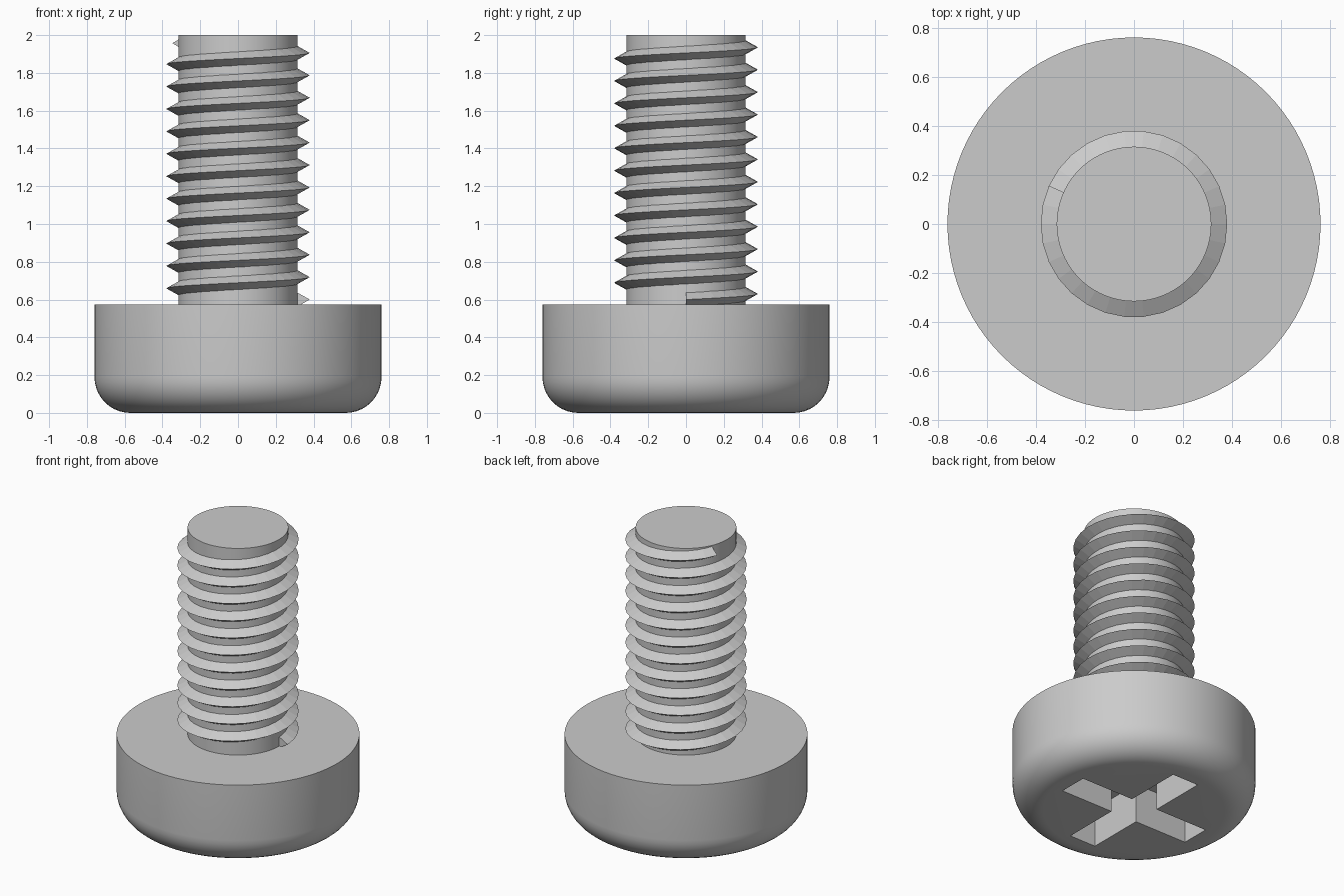
import bpy
import bmesh
from math import cos, sin, tau, radians

cube = bpy.data.objects.get("Cube")
if cube:
    bpy.data.objects.remove(cube, do_unlink=True)

HEAD_R, HEAD_H, FILLET = 0.76, 0.573, 0.19
SHAFT_R, TOP = 0.315, 2.0
TIP_R, PITCH, HALF = 0.38, 0.1187, 0.038
START_Z, STEPS_PER_TURN, STEPS = 0.6, 30, 343

steel = bpy.data.materials.new("grey_steel")
steel.use_nodes = True
colour = (0.6, 0.6, 0.6, 1)
steel.diffuse_color = colour
steel.node_tree.nodes["Principled BSDF"].inputs["Base Color"].default_value = colour


def finish(name, bm):
    bmesh.ops.recalc_face_normals(bm, faces=bm.faces)
    mesh = bpy.data.meshes.new(name)
    bm.to_mesh(mesh)
    bm.free()
    obj = bpy.data.objects.new(name, mesh)
    bpy.context.collection.objects.link(obj)
    mesh.materials.append(steel)
    return obj


def activate(obj):
    bpy.ops.object.select_all(action='DESELECT')
    obj.select_set(True)
    bpy.context.view_layer.objects.active = obj


def cylinder(radius, bottom, top):
    bm = bmesh.new()
    bmesh.ops.create_cone(bm, cap_ends=True, segments=96, radius1=radius,
                          radius2=radius, depth=top - bottom)
    bmesh.ops.translate(bm, verts=bm.verts, vec=(0, 0, (top + bottom) / 2))
    return bm


# Head with a rounded lower rim
bm = cylinder(HEAD_R, 0, HEAD_H)
rim = [e for e in bm.edges if all(v.co.z < 0.01 for v in e.verts)]
bmesh.ops.bevel(bm, geom=rim, offset=FILLET, segments=10, profile=0.5, affect='EDGES')
head = finish("head", bm)

# Cross-shaped driver recess cut into the underside
ARM, HALF_W, DEPTH = 0.5, 0.1, 0.27
bm = bmesh.new()
outline = []
for dx, dy in ((1, 0), (0, 1), (-1, 0), (0, -1)):
    for along, across in ((ARM, -HALF_W), (ARM, HALF_W), (HALF_W, HALF_W)):
        outline.append(bm.verts.new((along * dx - across * dy,
                                     along * dy + across * dx, -0.1)))
base = bm.faces.new(outline)
prism = bmesh.ops.extrude_face_region(bm, geom=[base])
raised = [g for g in prism["geom"] if isinstance(g, bmesh.types.BMVert)]
bmesh.ops.translate(bm, verts=raised, vec=(0, 0, DEPTH + 0.1))
cutter = finish("recess_cutter", bm)
cutter.hide_render = True

activate(head)
cut = head.modifiers.new("recess", 'BOOLEAN')
cut.operation = 'DIFFERENCE'
cut.solver = 'EXACT'
cut.object = cutter
bpy.ops.object.modifier_apply(modifier=cut.name)
bpy.data.objects.remove(cutter, do_unlink=True)
bpy.ops.object.shade_smooth_by_angle(angle=radians(30))

# Plain shaft
shaft = finish("shaft", cylinder(SHAFT_R, HEAD_H - 0.05, TOP))
activate(shaft)
bpy.ops.object.shade_smooth_by_angle(angle=radians(30))

# Faceted right-handed thread: a triangle swept along a helix
bm = bmesh.new()
rings = []
for i in range(STEPS + 1):
    turn = i / STEPS_PER_TURN
    c, s, z = cos(tau * turn), sin(tau * turn), START_Z + PITCH * turn
    section = ((SHAFT_R - 0.003, -HALF), (TIP_R, 0), (SHAFT_R - 0.003, HALF))
    rings.append([bm.verts.new((r * c, r * s, z + dz)) for r, dz in section])
for a, b in zip(rings, rings[1:]):
    for k in range(3):
        n = (k + 1) % 3
        bm.faces.new((a[k], a[n], b[n], b[k]))
bm.faces.new(rings[0])
bm.faces.new(rings[-1])
finish("thread", bm)
